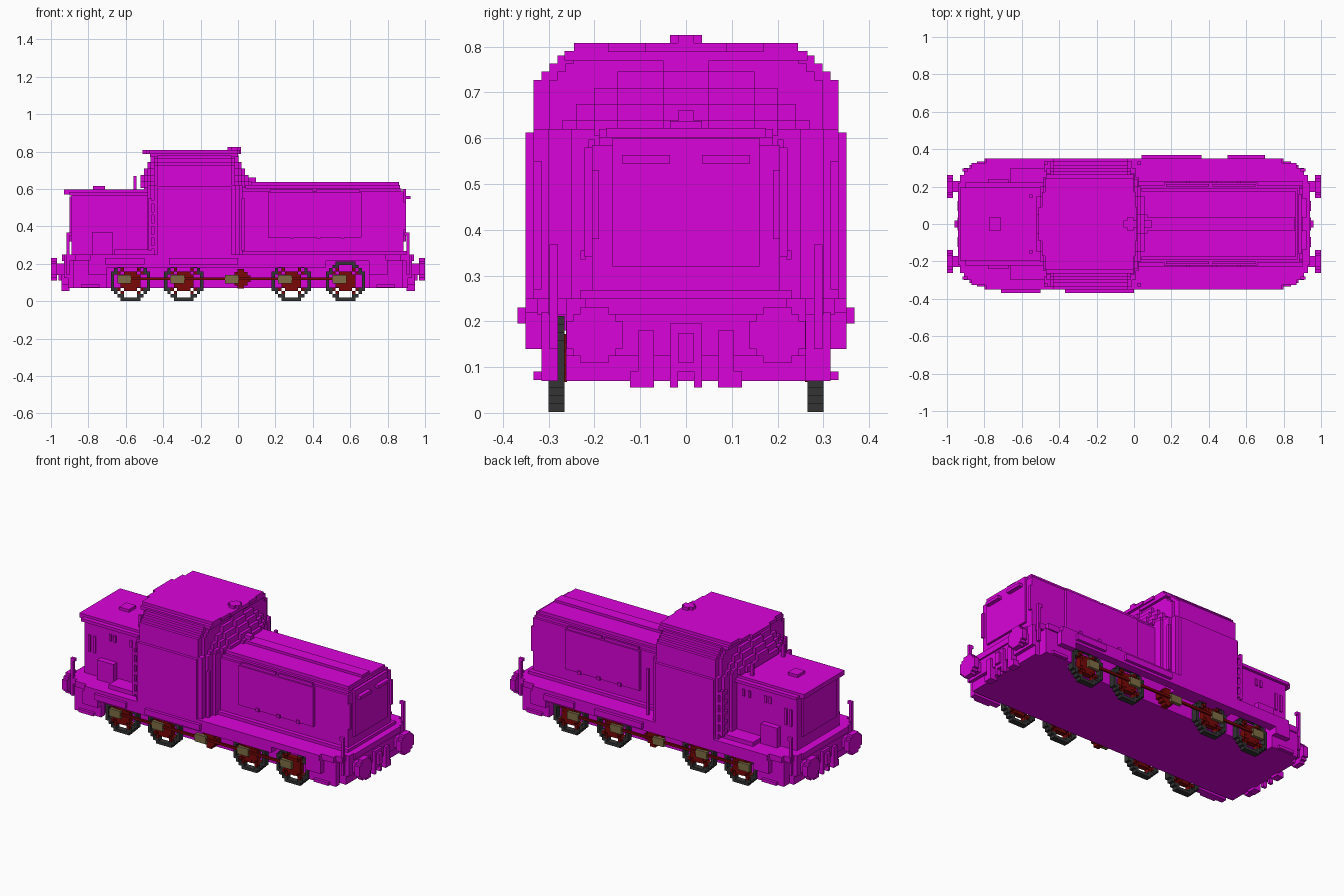
import bpy
import bmesh
import math
from mathutils import Vector

default = bpy.data.objects.get("Cube")
if default:
    bpy.data.objects.remove(default, do_unlink=True)

UNIT = 0.0175  # edge of one small cube


def material(name, red, green, blue):
    mat = bpy.data.materials.new(name)
    mat.use_nodes = True
    colour = (red, green, blue, 1)
    mat.diffuse_color = colour
    mat.node_tree.nodes["Principled BSDF"].inputs["Base Color"].default_value = colour
    return mat


MAGENTA = material("body magenta", 0.7, 0.001, 0.7)
RED = material("dark red", 0.19, 0.002, 0.002)
BLACK = material("tyre black", 0.033, 0.033, 0.033)
BRASS = material("rod brass", 0.21, 0.155, 0.06)


def finish(name, bm, mat):
    bmesh.ops.recalc_face_normals(bm, faces=bm.faces)
    mesh = bpy.data.meshes.new(name)
    bm.to_mesh(mesh)
    bm.free()
    mesh.materials.append(mat)
    obj = bpy.data.objects.new(name, mesh)
    bpy.context.collection.objects.link(obj)
    return obj


def block(name, x, y, z, mat=MAGENTA, sides=False, ends=False):
    """Box from three (low, high) ranges, mirrored to both sides and/or ends."""
    bm = bmesh.new()
    for sx in ((1, -1) if ends else (1,)):
        for sy in ((1, -1) if sides else (1,)):
            cube = bmesh.ops.create_cube(bm, size=1)
            for v in cube["verts"]:
                v.co = Vector((sx * x[v.co.x > 0], sy * y[v.co.y > 0], z[v.co.z > 0]))
    return finish(name, bm, mat)


def voxels(name, rule, reach, low, high, place, mat):
    """Plate of unit cubes where rule(u, v) holds; place maps (u, v, depth) to space."""
    cells = {(i, j) for i in range(-reach, reach) for j in range(-reach, reach)
             if rule(i + 0.5, j + 0.5)}
    bm = bmesh.new()

    def quad(points):
        bm.faces.new([bm.verts.new(place(u * UNIT, v * UNIT, d)) for u, v, d in points])

    for i, j in cells:
        ring = [(i, j), (i + 1, j), (i + 1, j + 1), (i, j + 1)]
        for depth in (low, high):
            quad([(u, v, depth) for u, v in ring])
        for k, (di, dj) in enumerate(((0, -1), (1, 0), (0, 1), (-1, 0))):
            if (i + di, j + dj) not in cells:
                a, b = ring[k], ring[(k + 1) % 4]
                quad([(*a, low), (*b, low), (*b, high), (*a, high)])
    bmesh.ops.remove_doubles(bm, verts=bm.verts, dist=0.0001)
    return finish(name, bm, mat)


# Frame and footplate with stepped corners
block("inner_frame", (-0.91, 0.91), (-0.262, 0.262), (0.07, 0.25))
for n, (end, half) in enumerate(((0.79, 0.35), (0.87, 0.325), (0.91, 0.3), (0.94, 0.22))):
    block(f"footplate_{n}", (-end, end), (-half, half), (0.215, 0.25))
block("valance_back", (-0.7, 0.7), (0.3, 0.35), (0.18, 0.22))
block("valance_front", (-0.7, 0.47), (-0.35, -0.3), (0.18, 0.22))
block("valance_trim_back", (0.04, 0.36), (0.35, 0.368), (0.195, 0.23))
block("valance_trim_back_end", (0.5, 0.7), (0.35, 0.368), (0.195, 0.23))
block("valance_trim_front", (-0.37, 0), (-0.368, -0.35), (0.195, 0.23))
block("valance_trim_front_end", (-0.71, -0.5), (-0.368, -0.35), (0.195, 0.23))

# End steps, buffer beams and coupling gear
block("step_well", (0.7, 0.88), (0.28, 0.316), (0.07, 0.22), sides=True, ends=True)
block("step_well_filler", (0.7, 0.88), (0.26, 0.285), (0.07, 0.22), ends=True)
block("step_well_upper", (0.7, 0.8), (0.31, 0.35), (0.14, 0.22), sides=True, ends=True)
block("step_tread", (0.74, 0.84), (0.31, 0.333), (0.072, 0.09), sides=True, ends=True)
block("buffer_beam", (0.9, 0.93), (-0.262, 0.262), (0.125, 0.25), ends=True)
block("rail_guard", (0.9, 0.945), (0.07, 0.105), (0.055, 0.18), sides=True, ends=True)
block("guard_foot", (0.9, 0.945), (0.07, 0.122), (0.055, 0.09), sides=True, ends=True)
block("coupling_plate", (0.92, 0.945), (-0.035, 0.035), (0.09, 0.195), ends=True)
block("coupling_hook", (0.94, 0.96), (-0.0175, 0.0175), (0.11, 0.175), ends=True)
block("coupling_links", (0.92, 0.945), (0.0175, 0.035), (0.055, 0.1), sides=True, ends=True)
block("buffer_stem", (0.92, 0.975), (0.17, 0.23), (0.14, 0.2), sides=True, ends=True)
for sx in (-1, 1):
    for sy in (-1, 1):
        voxels("buffer_head", lambda u, v: math.hypot(u, v) < 3.9, 4, 0.967, 1,
               lambda u, v, d: (sx * d, sy * 0.2 + u * 0.87, 0.17 + v * 0.87), MAGENTA)

# Handrails on the end platforms
block("rail_post", (0.9, 0.917), (0.28, 0.298), (0.14, 0.365), sides=True, ends=True)
block("rail_top", (0.89, 0.917), (0.28, 0.298), (0.35, 0.368), sides=True, ends=True)

# Long hood
block("long_hood", (0, 0.885), (-0.205, 0.205), (0.25, 0.585))
block("long_hood_shoulder", (0, 0.875), (-0.19, 0.19), (0.58, 0.603))
block("long_hood_roof", (0, 0.865), (-0.175, 0.175), (0.6, 0.622))
block("long_hood_ridge", (0.03, 0.86), (-0.035, 0.035), (0.62, 0.637))
block("long_hood_end_panel", (0.88, 0.898), (-0.16, 0.16), (0.32, 0.6))
block("long_hood_end_trim", (0.88, 0.898), (0.19, 0.205), (0.38, 0.53), sides=True)
block("lamp_hood", (0.89, 0.922), (0.035, 0.14), (0.545, 0.563), sides=True)
block("hood_base", (0.02, 0.9), (-0.23, 0.23), (0.25, 0.268))
block("hood_door", (0.16, 0.66), (0.2, 0.222), (0.34, 0.58), sides=True)
for n in range(2):
    x = 0.17 + n * 0.25
    block(f"hood_grille_{n}", (x, x + 0.23), (0.2, 0.213), (0.58, 0.597), sides=True)
for x in (0.28, 0.42, 0.55):
    block("door_hinge", (x, x + 0.02), (0.22, 0.23), (0.335, 0.355), sides=True)

# Short hood
block("short_hood", (-0.89, -0.4), (-0.205, 0.205), (0.25, 0.575))
block("short_hood_roof", (-0.93, -0.42), (-0.195, 0.195), (0.57, 0.598))
block("short_hood_eaves", (-0.9, -0.45), (-0.222, 0.222), (0.565, 0.583))
block("roof_hatch", (-0.775, -0.71), (-0.035, 0.035), (0.59, 0.615))
block("short_hood_end_panel", (-0.9, -0.88), (-0.16, 0.16), (0.32, 0.56))
for x, low, high in ((-0.86, 0.39, 0.49), (-0.825, 0.39, 0.49), (-0.72, 0.49, 0.53),
                     (-0.69, 0.49, 0.53), (-0.58, 0.49, 0.53), (-0.54, 0.49, 0.53)):
    block("vent", (x, x + 0.015), (0.2, 0.213), (low, high), sides=True)
block("side_locker", (-0.78, -0.67), (0.2, 0.24), (0.25, 0.37), sides=True)
block("cab_step_box", (-0.66, -0.45), (0.2, 0.3), (0.25, 0.275), sides=True)
block("exhaust_pipe", (-0.56, -0.542), (0.14, 0.158), (0.59, 0.67), sides=True)

# Cab walls, bowed towards both hoods
block("cab_side_wall", (-0.43, -0.035), (-0.35, 0.35), (0.18, 0.612))
for n, width in enumerate((0.333, 0.3, 0.25, 0.19)):
    bow = n * UNIT
    block(f"cab_bow_{n}", (-0.45 - bow, -0.01 + bow), (-width, width), (0.25, 0.62))
for x in (-0.48, 0.02):
    block("cab_grab_rail", (x, x + UNIT), (0.316, 0.333), (0.27, 0.55), sides=True)
for n in range(5):
    z = 0.28 + n * 0.06
    block(f"cab_rung_{n}", (-0.48, -0.45), (0.28, 0.333), (z, z + UNIT), sides=True)

# Cab upper part: stepped, sloping windscreens
for n in range(10):
    z = 0.605 + n * UNIT
    half = 0.333 if n < 7 else 0.333 - (n - 6) * UNIT
    block(f"cab_upper_{n}", (-0.43, -0.035), (-half, half), (z, z + UNIT))
    block(f"cab_corner_{n}", (-0.45, -0.015), (-half + 0.035, half - 0.035), (z, z + UNIT))
    for k, width in enumerate((0.27, 0.24, 0.2, 0.15, 0.05)):
        steps = k + 1 - n // 2
        if steps > 0:
            back = min(steps, 4) * UNIT
            block(f"windscreen_{n}_{k}", (-0.45 - back, -0.015 + steps * UNIT),
                  (-width, width), (z, z + UNIT))
block("windscreen_pillar", (0, 0.095), (-0.0175, 0.0175), (0.62, 0.66))

# Cab roof, with ends bowed in plan
block("roof_lower", (-0.47, 0), (-0.265, 0.265), (0.77, 0.79))
for n, half in enumerate((0.245, 0.17, 0.09)):
    block(f"roof_top_{n}", (-0.475 - n * UNIT, n * 0.008), (-half, half), (0.788, 0.808))
block("roof_horn", (-0.055, 0.015), (-0.0175, 0.0175), (0.8, 0.825))
block("roof_horn_cross", (-0.037, -0.002), (-0.035, 0.035), (0.8, 0.825))


# Wheels with open spokes, cranks and coupling rods
def tyre(u, v):
    return 5.0 <= math.hypot(u, v) < 6.2


def spokes(u, v):
    radius = math.hypot(u, v)
    turn = math.atan2(v, u) / (math.pi / 6)
    return radius < 5.0 and abs(turn - round(turn)) * radius < 0.85


def hub(u, v):
    return math.hypot(u, v) < 2.6


AXLES = (-0.575, -0.29, 0.285, 0.575)
for sy in (-1, 1):
    for x in AXLES:
        def place(u, v, d):
            return (x + u, sy * d, 0.107 + v)
        voxels("wheel_tyre", tyre, 7, 0.265, 0.3, place, BLACK)
        voxels("wheel_spokes", spokes, 7, 0.268, 0.298, place, RED)
        voxels("wheel_hub", hub, 4, 0.266, 0.3, place, RED)
    voxels("jackshaft_crank", hub, 4, 0.26, 0.3,
           lambda u, v, d: (0.015 + u, sy * d, 0.12 + v), RED)
block("coupling_rod", (-0.63, 0.56), (0.298, 0.31), (0.112, 0.126), RED, sides=True)
for x in (*AXLES, 0):
    centre = x - 0.033
    block("rod_bearing", (centre - 0.037, centre + 0.037), (0.295, 0.316),
          (0.094, 0.14), BRASS, sides=True)
